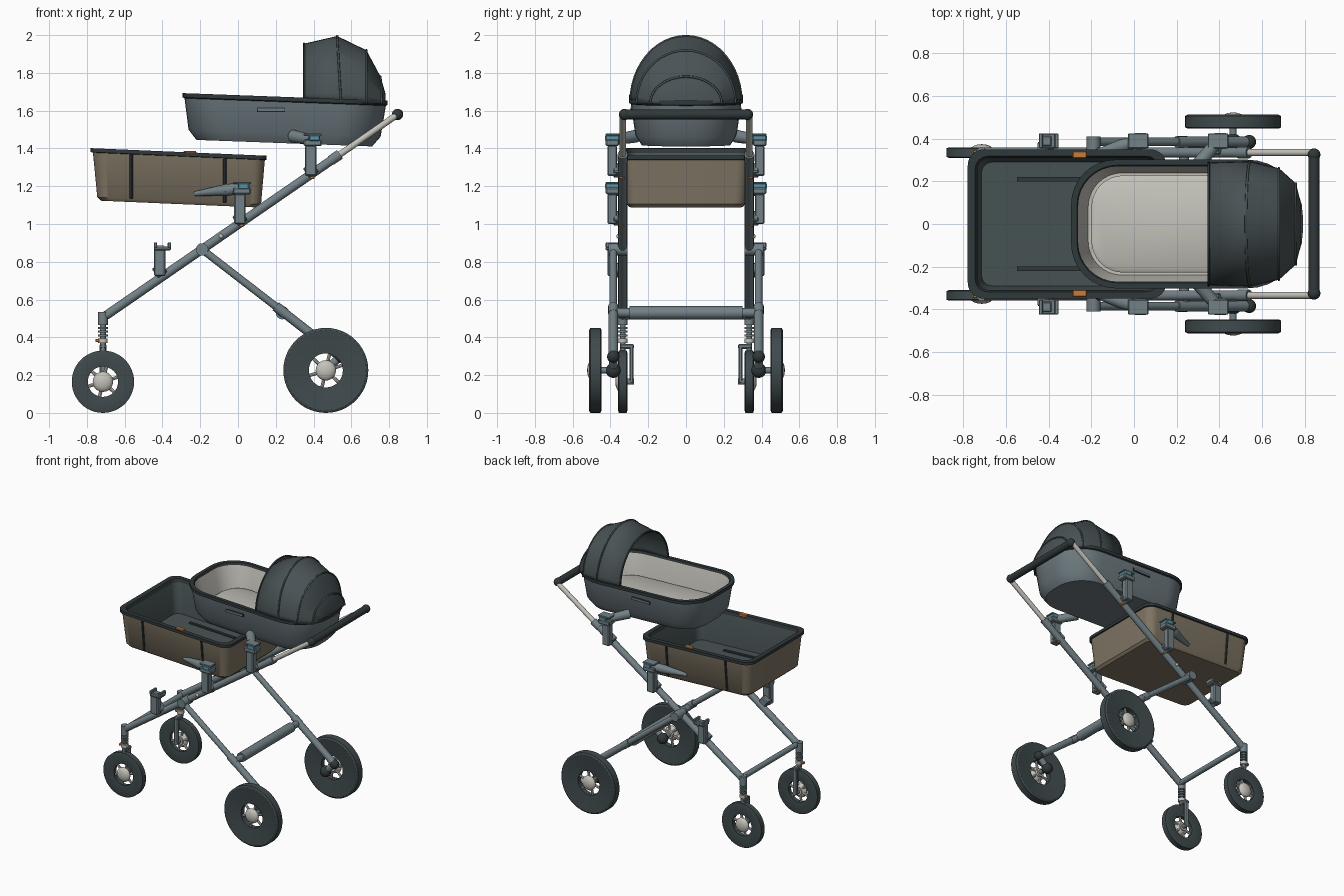
import bpy, bmesh, math
from mathutils import Vector, Matrix

cube = bpy.data.objects.get("Cube")
if cube:
    bpy.data.objects.remove(cube)


def material(name, rgb):
    m = bpy.data.materials.new(name)
    m.use_nodes = True
    m.diffuse_color = (*rgb, 1)
    m.node_tree.nodes["Principled BSDF"].inputs["Base Color"].default_value = (*rgb, 1)
    return m


STEEL = material("slate grey metal", (.17, .22, .24))
SHELL = material("grey fabric", (.15, .19, .21))
DARK = material("dark slate fabric", (.065, .085, .09))
BLACK = material("charcoal trim", (.03, .04, .043))
TYRE = material("dark rubber", (.05, .068, .073))
TAN = material("taupe fabric", (.21, .175, .125))
CREAM = material("cream", (.55, .54, .49))
TEAL = material("teal plastic", (.1, .3, .38))
ORANGE = material("orange plastic", (.6, .2, .04))


def finish(name, bm, mats, angle=35):
    bmesh.ops.recalc_face_normals(bm, faces=bm.faces)
    me = bpy.data.meshes.new(name)
    bm.to_mesh(me)
    bm.free()
    for m in mats if isinstance(mats, list) else [mats]:
        me.materials.append(m)
    me.shade_smooth()
    me.set_sharp_from_angle(angle=math.radians(angle))
    ob = bpy.data.objects.new(name, me)
    bpy.context.scene.collection.objects.link(ob)
    return ob


def tube(name, p, q, r, mat, r2=None, n=16):
    p, q = Vector(p), Vector(q)
    d = q - p
    m = Matrix.Translation((p + q) / 2) @ d.to_track_quat('Z', 'Y').to_matrix().to_4x4()
    bm = bmesh.new()
    bmesh.ops.create_cone(bm, cap_ends=True, segments=n, radius1=r,
                          radius2=r if r2 is None else r2, depth=d.length, matrix=m)
    return finish(name, bm, mat)


def box(name, c, size, mat, tilt=0, bevel=.006):
    bm = bmesh.new()
    m = Matrix.Translation(c) @ Matrix.Rotation(tilt, 4, 'Y') @ Matrix.Diagonal((*size, 1))
    bmesh.ops.create_cube(bm, size=1, matrix=m)
    if bevel:
        bmesh.ops.bevel(bm, geom=bm.edges[:], offset=bevel, segments=1, affect='EDGES')
    return finish(name, bm, mat)


def ball(name, c, r, mat, squash=1):
    bm = bmesh.new()
    m = Matrix.Translation(c) @ Matrix.Diagonal((1, squash, 1, 1))
    bmesh.ops.create_uvsphere(bm, u_segments=16, v_segments=10, radius=r, matrix=m)
    return finish(name, bm, mat)


def loft(name, rings, mats, bands=None, closed=True, caps=(None, None), angle=35):
    """Skin a list of point rings; bands and caps give material slots."""
    bm = bmesh.new()
    vs = [[bm.verts.new(p) for p in ring] for ring in rings]
    n = len(vs[0])
    for k in range(len(vs) - 1):
        for i in range(n if closed else n - 1):
            j = (i + 1) % n
            f = bm.faces.new((vs[k][i], vs[k][j], vs[k + 1][j], vs[k + 1][i]))
            f.material_index = bands[k] if bands else 0
    for ring, slot in zip((vs[0], vs[-1]), caps):
        if slot is not None:
            bm.faces.new(ring).material_index = slot
    return finish(name, bm, mats, angle)


def rounded_ring(x0, x1, hw, z, rl, rr, slope, steps=8):
    """Rounded rectangle with separate corner radii for its two ends."""
    pts = []
    corners = ((x1, 1, rr), (x0, 1, rl), (x0, -1, rl), (x1, -1, rr))
    for k, (x, sy, r) in enumerate(corners):
        cx = x - r if x == x1 else x + r
        for i in range(steps + 1):
            a = math.pi / 2 * (k + i / steps)
            px = cx + r * math.cos(a)
            pts.append((px, sy * (hw - r) + r * math.sin(a), z + slope * px))
    return pts


# Bassinet: base, walls, rolled rim, cream lining and floor
S = -.037
profile = ((-.22, .71, .235, 1.437, .17, .20), (-.262, .755, .268, 1.49, .19, .23),
           (-.283, .783, .292, 1.655, .20, .255), (-.295, .792, .302, 1.66, .21, .262),
           (-.295, .792, .302, 1.682, .21, .262), (-.268, .768, .276, 1.682, .19, .24),
           (-.262, .76, .27, 1.665, .185, .235), (-.215, .72, .24, 1.5, .16, .20))
loft("bassinet", [rounded_ring(*p, S) for p in profile], [SHELL, BLACK, CREAM],
     (0, 0, 1, 1, 1, 1, 2), caps=(0, 2))
loft("mattress", [rounded_ring(-.2, .7, .228, 1.5, .15, .19, S),
                  rounded_ring(-.2, .7, .228, 1.515, .15, .19, S),
                  rounded_ring(-.185, .685, .213, 1.525, .14, .18, S)], CREAM, caps=(0, 0))
for s in (-1, 1):
    box("bassinet_label", (.175, s * .287, 1.605), (.15, .012, .022), BLACK, bevel=0)
    box("bassinet_label_face", (.175, s * .2905, 1.605), (.14, .009, .014), SHELL, bevel=0)


# Hood: half-ellipse ribs with raised seams
def arc(x, hw, top, lean=0, n=24):
    base = 1.665 + S * x
    return [(x + lean * (1 - math.sin(a)), hw * math.cos(a), base + (top - base) * math.sin(a))
            for a in (math.pi * i / n for i in range(n + 1))]


ribs = [(.35, .288, 1.955), (.525, .294, 1.995, .02), (.68, .262, 1.92), (.755, .19, 1.78, .005)]
hood = loft("hood", [arc(*r) for r in ribs] + [arc(.782, .10, 1.685)], DARK,
            closed=False, caps=(None, 0), angle=25)
solid = hood.modifiers.new("thickness", 'SOLIDIFY')
solid.thickness = .012
for k, r in enumerate(ribs):
    cu = bpy.data.curves.new("hood_seam", 'CURVE')
    cu.dimensions = '3D'
    cu.bevel_depth = .006
    cu.bevel_resolution = 1
    sp = cu.splines.new('POLY')
    pts = arc(*r)
    sp.points.add(len(pts) - 1)
    for pt, co in zip(sp.points, pts):
        pt.co = (*co, 1)
    cu.materials.append(BLACK if k == 0 else DARK)
    bpy.context.scene.collection.objects.link(bpy.data.objects.new("hood_seam", cu))

# Basket: taupe outside, dark inside, charcoal rim
B = -.043
profile = ((-.725, .105, .30, 1.092, .05, .05), (-.745, .122, .315, 1.11, .06, .06),
           (-.768, .142, .338, 1.345, .07, .07), (-.78, .152, .35, 1.347, .075, .075),
           (-.78, .152, .35, 1.368, .075, .075), (-.745, .118, .318, 1.368, .06, .06),
           (-.735, .108, .31, 1.345, .06, .06), (-.715, .09, .29, 1.12, .05, .05))
loft("basket", [rounded_ring(*p, B) for p in profile], [TAN, BLACK, DARK],
     (0, 0, 1, 1, 1, 1, 2), caps=(0, 2))

for s in (-1, 1):
    for x in (-.565, -.07):
        z0, z1 = 1.11 + B * x, 1.345 + B * x
        tube("basket_strap", (x, s * .314, z0), (x, s * .338, z1), .009, BLACK, n=8)
    box("basket_floor_strap", (-.36, s * .21, 1.14), (.38, .02, .01), BLACK, tilt=.043, bevel=0)
    box("basket_clip", (-.255, s * .325, 1.377), (.065, .03, .02), ORANGE, bevel=.003)

# Handlebar
tube("handlebar", (.845, -.32, 1.58), (.845, .32, 1.58), .026, BLACK)
for s in (-1, 1):
    ball("handlebar_end", (.845, s * .325, 1.58), .03, BLACK)

# Cross bars
tube("front_cross_bar", (-.7, -.335, .515), (-.7, .335, .515), .02, STEEL)
tube("rear_cross_bar", (.235, -.37, .53), (.235, .37, .53), .024, STEEL)
tube("rear_cross_bar_sleeve", (.235, -.3, .53), (.235, .3, .53), .035, STEEL)


def wheel(name, x, y, r, width, hole, out):
    """Dished tyre, light rim ring, hub and spokes around the y axis."""
    h, n = width / 2, 48
    section = ((hole, -h * .6), (r - .012, -h), (r, -h * .8), (r, h * .8),
               (r - .012, h), (hole, h * .6), (hole, -h * .6))
    rings = [[(x + a * math.cos(t), y + b, r + a * math.sin(t))
              for t in (2 * math.pi * i / n for i in range(n))] for a, b in section]
    loft(name + "_tyre", rings, TYRE)
    tube(name + "_hub", (x, y - h * .7, r), (x, y + h * .7, r), .03, CREAM, n=20)
    ball(name + "_hub_cap", (x, y + out * h * .5, r), .054, CREAM, .5)
    for k in range(6):
        t = math.pi / 3 * k + .3
        c, sn = math.cos(t), math.sin(t)
        tube(name + "_spoke", (x + .025 * c, y, r + .025 * sn),
             (x + (hole + .004) * c, y, r + (hole + .004) * sn), .009, CREAM, n=8)


def mount(s, x, z, full=True):
    """Clamp, post and receiver that carry a seat arm."""
    y = s * .39
    box("mount_clamp", (x, s * .355, z + .03), (.06, .06, .06), STEEL, tilt=-.6)
    box("mount_post", (x, y, z + .08), (.06, .05, .16), STEEL)
    box("mount_button", (x + .005, s * .34, z - .01), (.03, .03, .012), ORANGE, bevel=.002)
    if full:
        box("mount_receiver", (x + .01, y, z + .175), (.095, .07, .035), STEEL)
        box("mount_latch", (x + .02, y, z + .2), (.06, .076, .035), TEAL)
        box("mount_cap", (x + .01, y, z + .217), (.095, .07, .012), STEEL, bevel=.003)
    else:
        box("mount_head", (x + .015, y, z + .145), (.09, .07, .02), STEEL)
        for dx in (-.022, .052):
            box("mount_prong", (x + dx, y, z + .163), (.018, .07, .028), STEEL, bevel=.003)


for s in (-1, 1):
    # Main rail and telescopic handle tube
    y, leg_y = s * .335, s * .385
    tube("main_rail", (-.7, y, .515), (.53, y, 1.362), .024, STEEL)
    tube("rail_collar", (.49, y, 1.335), (.54, y, 1.369), .027, STEEL)
    tube("handle_tube", (.52, y, 1.355), (.845, y, 1.58), .017, CREAM)
    tube("fold_joint", (-.19, s * .31, .865), (-.19, s * .41, .865), .033, STEEL)
    ball("rail_button", (-.09, s * .357, .935), .012, CREAM)

    # Rear leg, suspension link and axle
    tube("rear_leg", (-.19, leg_y, .865), (.38, leg_y, .425), .02, STEEL)
    tube("rear_leg_sleeve", (.2, leg_y, .564), (.25, leg_y, .525), .027, STEEL)
    tube("rear_leg_foot", (.24, leg_y, .533), (.545, leg_y, .295), .025, STEEL)
    ball("suspension_joint", (.54, leg_y, .298), .033, BLACK)
    tube("suspension_link", (.54, leg_y, .298), (.455, leg_y, .215), .022, STEEL)
    ball("axle_joint", (.465, leg_y, .225), .04, BLACK)
    tube("rear_axle", (.465, leg_y, .225), (.465, s * .49, .225), .017, STEEL)
    wheel("rear_wheel", .465, s * .48, .225, .066, .09, s)

    # Front steering head, spring and one-sided fork
    x = -.715
    tube("steering_head", (x, y, .47), (x, y, .535), .026, STEEL)
    tube("spring_core", (x, y, .33), (x, y, .5), .015, STEEL)
    for k in range(4):
        tube("spring_coil", (x, y, .405 + .02 * k), (x, y, .415 + .02 * k), .026, STEEL)
    tube("steering_collar", (x, y, .37), (x, y, .395), .025, CREAM)
    box("steering_lock", (x - .025, y, .383), (.03, .025, .015), ORANGE, bevel=.002)
    box("fork_crown", (x, s * .312, .352), (.035, .075, .025), STEEL)
    box("fork_blade", (x, s * .288, .255), (.035, .022, .2), STEEL)
    tube("front_axle", (x, s * .275, .165), (x, y, .165), .016, STEEL)
    wheel("front_wheel", x, y, .165, .05, .08, s)

    # Seat mounts on the rail
    mount(s, -.415, .725, full=False)
    mount(s, .01, 1.0)
    mount(s, .385, 1.255)

    # Arms joining the basket and bassinet to the mounts
    tube("basket_arm", (-.23, s * .315, 1.16), (-.06, s * .365, 1.18), .012, STEEL, .032)
    tube("basket_arm_end", (-.06, s * .365, 1.18), (.02, s * .39, 1.19), .032, STEEL, .028)
    tube("bassinet_arm", (.29, s * .265, 1.465), (.39, s * .385, 1.445), .034, STEEL, .028)
